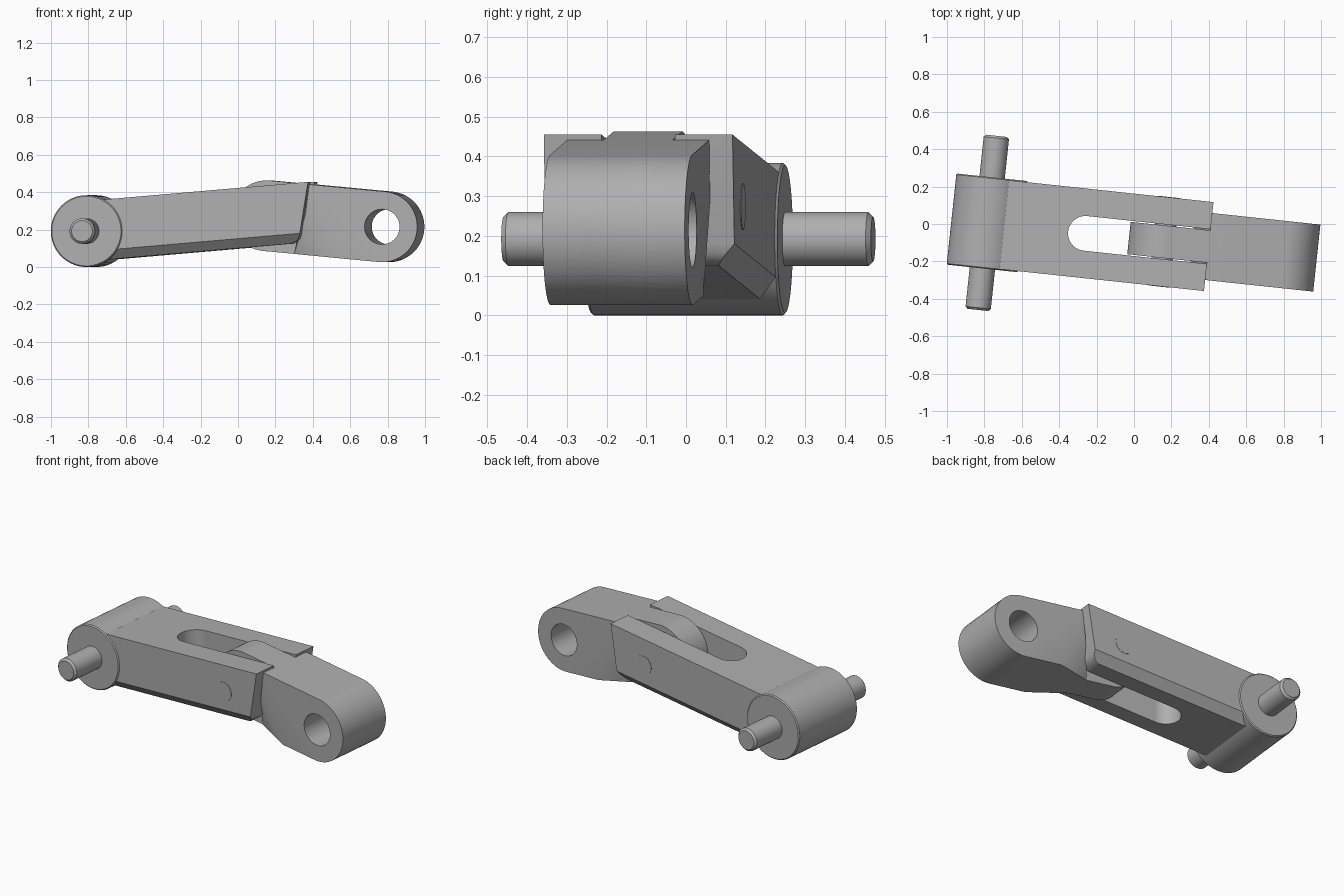
import bpy, bmesh, math
from mathutils import Matrix, Vector

cube = bpy.data.objects.get("Cube")
if cube:
    bpy.data.objects.remove(cube, do_unlink=True)

steel = bpy.data.materials.new("grey_steel")
steel.use_nodes = True
GREY = (0.43, 0.43, 0.43, 1)
steel.diffuse_color = GREY
steel.node_tree.nodes["Principled BSDF"].inputs["Base Color"].default_value = GREY

# Assembly placement: turned slightly about z
PLACE = Matrix.Translation((-0.008, -0.077, 0)) @ Matrix.Rotation(math.radians(-6.1), 4, "Z")

BOSS = (-0.781, 0.192)     # (x, z) of the hinge axes
PIVOT = (0.17, 0.274)
EYE = (0.802, 0.215)
BOSS_R, LINK_R = 0.192, 0.189


def hull(name, points):
    """Convex solid around the given points."""
    bm = bmesh.new()
    verts = [bm.verts.new(p) for p in points]
    res = bmesh.ops.convex_hull(bm, input=verts)
    junk = {v for v in res["geom_interior"] + res["geom_unused"] if isinstance(v, bmesh.types.BMVert)}
    bmesh.ops.delete(bm, geom=list(junk), context="VERTS")
    bmesh.ops.dissolve_limit(bm, angle_limit=math.radians(0.5), verts=bm.verts, edges=bm.edges)
    bmesh.ops.recalc_face_normals(bm, faces=bm.faces)
    mesh = bpy.data.meshes.new(name)
    bm.to_mesh(mesh)
    bm.free()
    mesh.materials.append(steel)
    ob = bpy.data.objects.new(name, mesh)
    bpy.context.collection.objects.link(ob)
    return ob


def ring(center, r, y, n=64):
    return [(center[0] + r * math.cos(math.tau * i / n), y,
             center[1] + r * math.sin(math.tau * i / n)) for i in range(n)]


def pin(name, center, r, half, bevel=0.0):
    """Round bar across the width, with chamfered ends."""
    pts = []
    for s in (-1, 1):
        pts += ring(center, r, s * (half - bevel))
        if bevel:
            pts += ring(center, r - bevel, s * half)
    return hull(name, pts)


def both_sides(profile, half):
    return [(x, s * half, z) for x, z in profile for s in (-1, 1)]


def boolean(ob, other, operation):
    mod = ob.modifiers.new("cut", "BOOLEAN")
    mod.object, mod.operation, mod.solver = other, operation, "EXACT"
    bpy.context.view_layer.objects.active = ob
    bpy.ops.object.modifier_apply(modifier=mod.name)
    bpy.data.objects.remove(other, do_unlink=True)


# Forked arm: chamfered section running up from the boss
section = [(0.239, 0.161), (0.239, -0.11), (0.194, -0.161)]
slope = math.tan(math.radians(4.9))
arm = hull("forked_arm", [(x, s * y, BOSS[1] + dz + slope * (x - BOSS[0]))
                          for x in (BOSS[0], 0.5) for y, dz in section for s in (-1, 1)])

# Slanted fork end with a rounded lower corner
end_profile = [(-0.9, -0.2), (0.315, 0.126), (0.341, 0.136), (0.358, 0.155),
               (0.366, 0.18), (0.433, 0.6), (-0.9, 0.6)]
boolean(arm, hull("end_trim", both_sides(end_profile, 0.4)), "INTERSECT")
boolean(arm, pin("boss", BOSS, BOSS_R, 0.245, 0.006), "UNION")

# Round-ended slot between the fork prongs
slot = [(x, y, z) for x, y, _ in
        [(a, b, 0) for a, _, b in ring((-0.253, 0), 0.093, 0)] + [(0.7, 0.093, 0), (0.7, -0.093, 0)]
        for z in (-0.3, 0.8)]
boolean(arm, hull("slot", slot), "DIFFERENCE")

# Link: thin tongue around the pivot, wide body around the eye
link = hull("hinged_link", [p for c in (PIVOT, EYE) for y in (-0.087, 0.087)
                            for p in ring(c, LINK_R, y)])
run = (EYE[1] - PIVOT[1]) / (EYE[0] - PIVOT[0])


def edge(x, side):
    """Height of the link's upper or lower edge at x."""
    return PIVOT[1] + run * (x - PIVOT[0]) + side * LINK_R * math.sqrt(1 + run * run)


outer = [(0.41, edge(0.41, 1)), (0.39, 0.28), (0.55, edge(0.55, -1))]
inner = [(0.41, edge(0.41, 1)), (0.32, edge(0.32, -1))]
body = both_sides(outer, 0.18) + both_sides(inner, 0.087)
body += ring(EYE, LINK_R, -0.18) + ring(EYE, LINK_R, 0.18)
boolean(link, hull("link_body", body), "UNION")
boolean(link, pin("eye_hole", EYE, 0.094, 0.4), "DIFFERENCE")

# Cross pin through the boss and flush pivot pin through the fork
cross_pin = pin("cross_pin", BOSS, 0.068, 0.468, 0.012)
pivot_pin = pin("pivot_pin", PIVOT, 0.058, 0.241)

for ob in (arm, link, cross_pin, pivot_pin):
    ob.data.transform(PLACE)
    bpy.ops.object.select_all(action="DESELECT")
    ob.select_set(True)
    bpy.context.view_layer.objects.active = ob
    bpy.ops.object.shade_smooth_by_angle(angle=math.radians(30))
